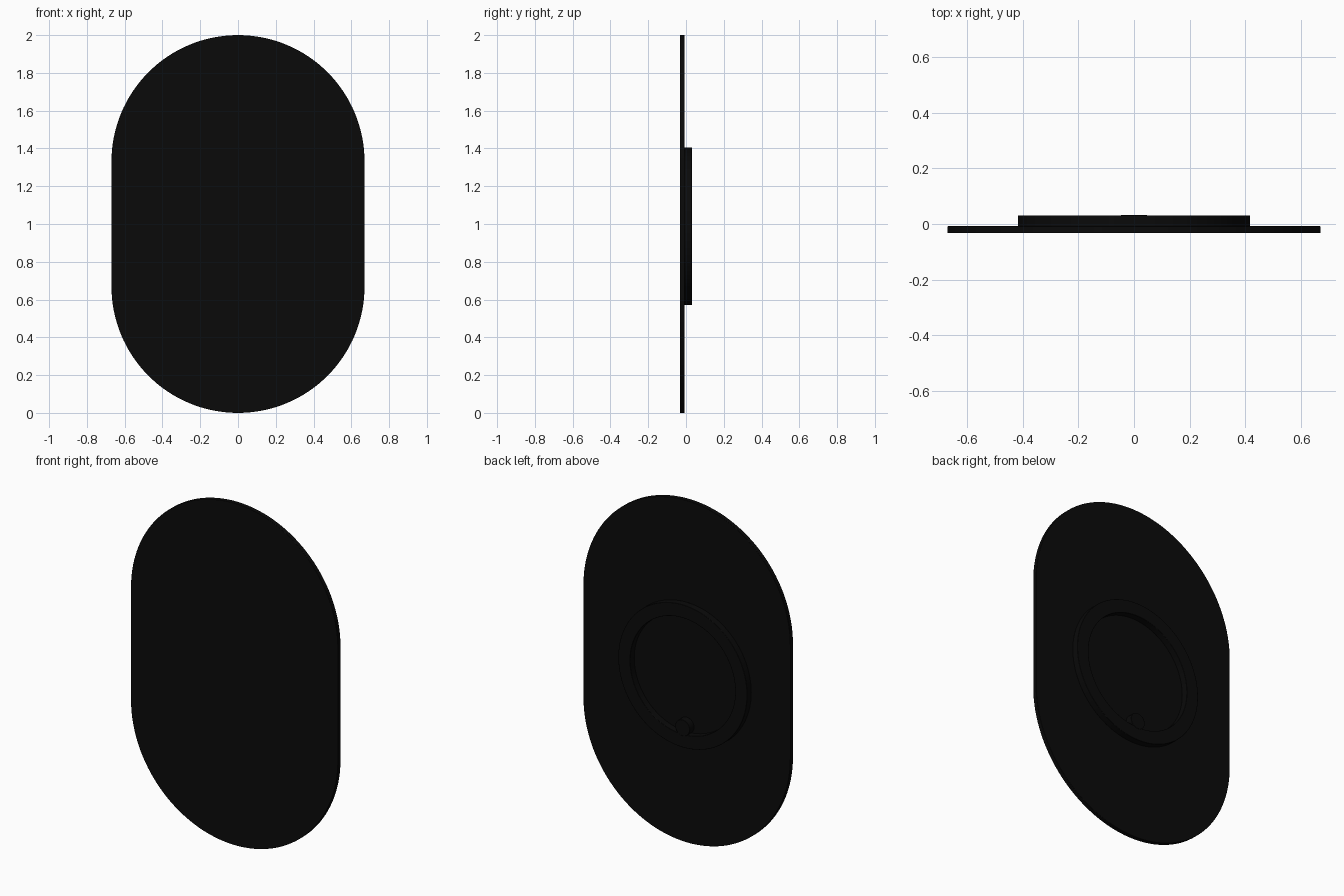
import bpy, bmesh
from math import sin, cos, pi

if "Cube" in bpy.data.objects:
    bpy.data.objects.remove(bpy.data.objects["Cube"])

black = bpy.data.materials.new("black")
black.diffuse_color = (0.003, 0.003, 0.003, 1)
black.use_nodes = True
black.node_tree.nodes["Principled BSDF"].inputs["Base Color"].default_value = black.diffuse_color


def circle(cz, r, n=96):
    return [(r * cos(2 * pi * i / n), cz + r * sin(2 * pi * i / n)) for i in range(n)]


def stadium(r, z_low, z_high, n=64):
    top = [(r * cos(pi * i / n), z_high + r * sin(pi * i / n)) for i in range(n + 1)]
    low = [(-r * cos(pi * i / n), z_low - r * sin(pi * i / n)) for i in range(n + 1)]
    return top + low


def finish(name, bm, bevel):
    bmesh.ops.recalc_face_normals(bm, faces=bm.faces)
    mesh = bpy.data.meshes.new(name)
    bm.to_mesh(mesh)
    bm.free()
    mesh.materials.append(black)
    ob = bpy.data.objects.new(name, mesh)
    bpy.context.collection.objects.link(ob)
    mod = ob.modifiers.new("edge", 'BEVEL')
    mod.width, mod.segments, mod.limit_method = bevel, 2, 'ANGLE'
    mod.angle_limit = pi / 4
    bpy.ops.object.select_all(action='DESELECT')
    ob.select_set(True)
    bpy.context.view_layer.objects.active = ob
    bpy.ops.object.shade_smooth_by_angle(angle=pi / 6)


def slab(name, outline, y0, y1, bevel):
    bm = bmesh.new()
    loops = [[bm.verts.new((x, y, z)) for x, z in outline] for y in (y0, y1)]
    n = len(outline)
    for i in range(n):
        j = (i + 1) % n
        bm.faces.new((loops[0][i], loops[0][j], loops[1][j], loops[1][i]))
    for loop in loops:
        bm.faces.new(loop)
    finish(name, bm, bevel)


def ring(name, cz, r_out, r_in, y0, y1, bevel):
    bm = bmesh.new()
    section = [(r_out, y0), (r_out, y1), (r_in, y1), (r_in, y0)]
    loops = [[bm.verts.new((x, y, z)) for x, z in circle(cz, r)] for r, y in section]
    n = len(loops[0])
    for k in range(4):
        a, b = loops[k], loops[(k + 1) % 4]
        for i in range(n):
            j = (i + 1) % n
            bm.faces.new((a[i], a[j], b[j], b[i]))
    finish(name, bm, bevel)


# Thin front panel with rounded ends
slab("front_panel", stadium(0.67, 0.67, 1.33), -0.033, -0.008, 0.002)
# Raised mounting ring on the back
ring("back_ring", 0.988, 0.417, 0.34, -0.009, 0.031, 0.002)
# Small round stud inside the ring
slab("back_stud", circle(0.686, 0.047, 48), -0.009, 0.033, 0.002)
